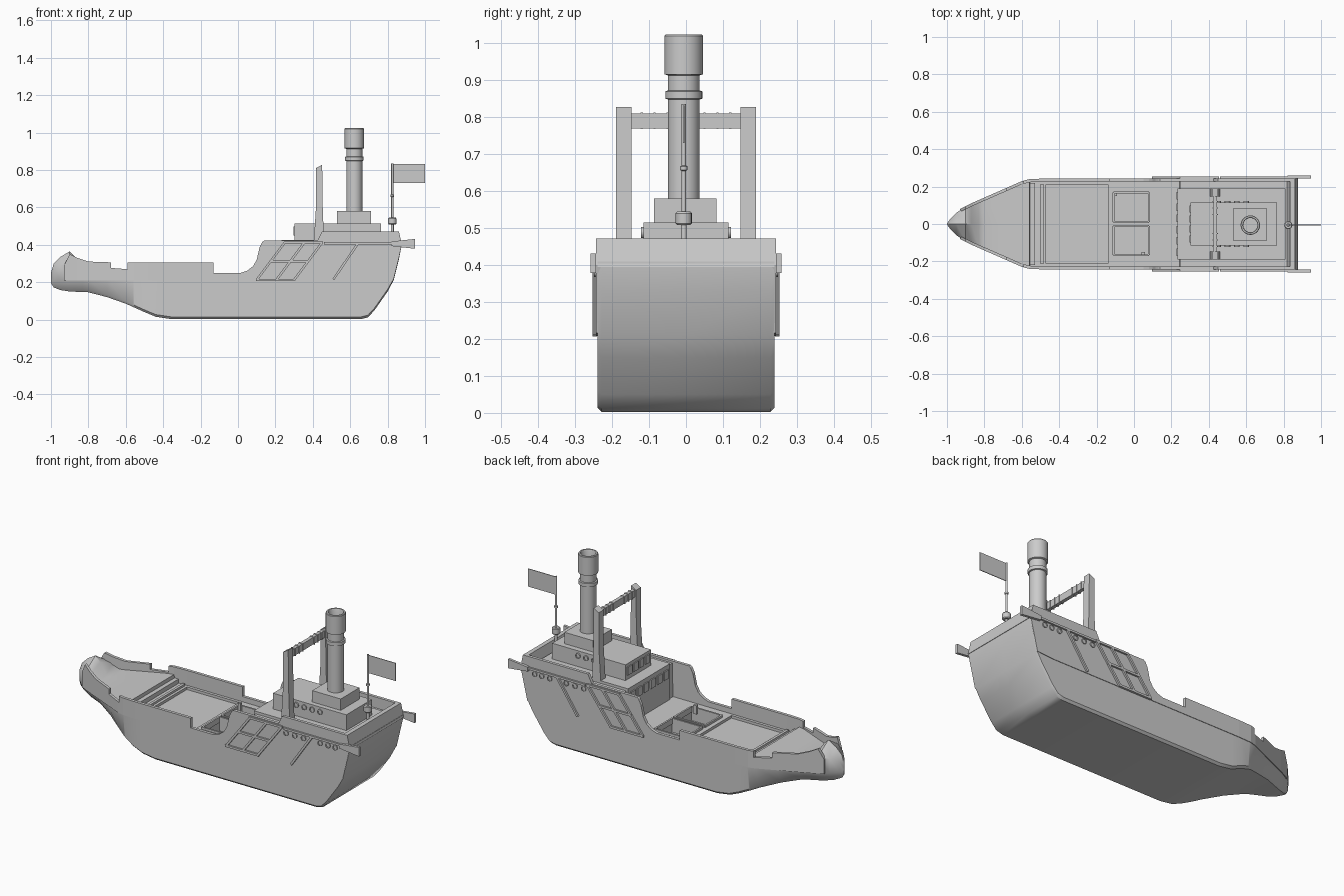
import bpy, bmesh, math
from mathutils import Vector


def finish(name, bm, smooth=False):
    bmesh.ops.recalc_face_normals(bm, faces=bm.faces)
    me = bpy.data.meshes.new(name)
    bm.to_mesh(me)
    bm.free()
    ob = bpy.data.objects.new(name, me)
    bpy.context.collection.objects.link(ob)
    if smooth:
        bpy.ops.object.select_all(action='DESELECT')
        ob.select_set(True)
        bpy.context.view_layer.objects.active = ob
        bpy.ops.object.shade_smooth_by_angle(angle=math.radians(35))
    return ob


def loft(name, rings, smooth=False):
    bm = bmesh.new()
    vs = [[bm.verts.new(p) for p in r] for r in rings]
    n = len(vs[0])
    for a, b in zip(vs, vs[1:]):
        for i in range(n):
            j = (i + 1) % n
            bm.faces.new((a[i], a[j], b[j], b[i]))
    bm.faces.new(vs[0])
    bm.faces.new(vs[-1])
    return finish(name, bm, smooth)


def add_box(bm, x0, x1, y0, y1, z0, z1):
    vs = bmesh.ops.create_cube(bm, size=1)['verts']
    for v in vs:
        v.co = Vector((x0 if v.co.x < 0 else x1, y0 if v.co.y < 0 else y1,
                       z0 if v.co.z < 0 else z1))


def boxes(name, specs):
    bm = bmesh.new()
    for s in specs:
        add_box(bm, *s)
    return finish(name, bm)


def lathe(name, x, y, prof, n=32):
    # profile of (radius, z) revolved about a vertical axis
    return loft(name, [[(x + r * math.cos(2 * math.pi * i / n),
                         y + r * math.sin(2 * math.pi * i / n), z) for i in range(n)]
                       for r, z in prof], True)


def side_bar(name, p, q, y, w=0.012, d=0.012):
    # flat bar in the x-z plane lying on a hull side
    a, b = Vector((p[0], y, p[1])), Vector((q[0], y, q[1]))
    t = (b - a).normalized()
    u, v = Vector((-t.z, 0, t.x)) * w / 2, Vector((0, d / 2, 0))
    return loft(name, [[c + u + v, c - u + v, c - u - v, c + u - v] for c in (a, b)])


def lerp(x, table):
    for (a, va), (b, vb) in zip(table, table[1:]):
        if x <= b:
            return va + (vb - va) * max(0, (x - a) / (b - a))
    return table[-1][1]


# hull outline tables: plan half width and keel height along x
PLAN = [(-1, .004), (-.97, .042), (-.93, .078), (-.86, .112), (-.6, .226), (-.56, .237), (-.48, .24), (.9, .24)]
KEEL = [(-1, .195), (-.985, .172), (-.95, .158), (-.9, .15), (-.8, .146), (-.7, .12), (-.6, .085), (-.5, .04),
        (-.44, .015), (-.36, .003), (.66, .003), (.695, .012), (.73, .05), (.8, .15), (.832, .21), (.862, .33), (.876, .40)]

# hull: x, height at side, height on centreline
TOP = [(-1, .235, .25), (-.985, .27, .30), (-.95, .29, .335), (-.9, .305, .365), (-.87, .29, .335),
       (-.83, .264, .275), (-.8, .262, .262), (-.7, .262, .262), (-.6, .262, .262), (-.56, .262, .262),
       (-.555, .22, .22), (-.5, .22, .22), (-.44, .22, .22), (-.36, .22, .22), (.24, .22, .22),
       (.245, .41, .41), (.66, .41, .41), (.695, .41, .41), (.73, .41, .41), (.8, .41, .41),
       (.832, .41, .41), (.862, .41, .41), (.876, .41, .41)]
rings = []
for x, zs, zc in TOP:
    w, k = lerp(x, PLAN), lerp(x, KEEL)
    f = min(1, max(.55, .55 + (x + 1) * .9))
    c = min(.012, w * .3)
    m = min(max(k + .012, .21), zs - .003)
    half = [(w * f - c, k), (w * f, min(k + c, m - .004)), (w, m), (w, zs)]
    rings.append([(x, 0, k)] + [(x, y, z) for y, z in half] + [(x, 0, zc)] +
                 [(x, -y, z) for y, z in reversed(half)])
hull = loft('hull', rings, True)

# cargo wells and tray cut into the main deck
cut = boxes('well_cutter', [(-.11, .08, .01, .168, .15, .3), (-.11, .08, -.165, -.01, .15, .3),
                            (-.47, -.14, -.21, .21, .205, .3)])
cut.hide_render = True
cut.hide_set(True)
mod = hull.modifiers.new('wells', 'BOOLEAN')
mod.object = cut
mod.operation = 'DIFFERENCE'
mod.solver = 'EXACT'
hatch = []
for y0, y1 in ((.01, .168), (-.165, -.01)):
    hatch += [(-.115, -.105, y0, y1, .2, .232), (.075, .085, y0, y1, .2, .232),
              (-.11, .08, y0 - .005, y0 + .005, .2, .232), (-.11, .08, y1 - .005, y1 + .005, .2, .232)]
hatch += [(.04, .06, -.165, -.15, .2, .25), (-.105, -.09, .15, .165, .2, .25)]
boxes('hatch_frames', hatch)
boxes('deck_ridge', [(-.555, -.53, -.22, .22, .21, .245), (-.5, -.485, -.215, .215, .21, .232)])

# bulwarks on both sides, following the stepped rail line
RAIL = [(-.93, .29), (-.9, .35), (-.86, .33), (-.8, .31), (-.68, .306), (-.68, .276), (-.6, .27), (-.59, .268),
        (-.59, .305), (-.56, .305), (-.48, .305), (-.13, .305), (-.13, .25), (.015, .25), (.05, .262), (.08, .285),
        (.1, .32), (.115, .385), (.13, .415), (.14, .422), (.425, .422), (.45, .472), (.73, .472),
        (.832, .472), (.86, .472)]
for s in (-1, 1):
    rr = []
    for x, z in RAIL:
        w, b = lerp(x, PLAN), max(.208, lerp(x, KEEL) + .006)
        o, i = s * (w + .003), s * max(w - .014, .01)
        xb = .876 if x == .86 else x
        b = .40 if x == .86 else b
        rr.append([(xb, o, b), (x, o, z), (x, i, z), (xb, i, b)])
    loft('bulwark', rr)
loft('stern_bulwark', [[(.878, y, .395), (.86, y, .472), (.835, y, .472), (.815, y, .40)] for y in (-.24, .24)])

# deckhouse, bridge and funnel base
boxes('lower_cabin', [(.233, .81, -.19, .19, .2, .425)])
boxes('bridge', [(.302, .765, -.115, .115, .42, .515)])
boxes('funnel_base', [(.53, .71, -.087, .083, .51, .58)])
win = []
for i in range(6):
    y = -.15 + i * .06
    win.append((.226, .236, y - .02, y + .02, .35, .40))
for i in range(4):
    y = -.081 + i * .054
    win.append((.296, .304, y - .019, y + .019, .45, .497))
boxes('cabin_windows', win)

# funnel with hollow rim
lathe('funnel', .622, -.006, [(.043, .57), (.043, .848), (.05, .85), (.05, .87), (.043, .872), (.043, .913),
                              (.052, .916), (.052, 1.02), (.049, 1.024), (.041, 1.024), (.038, 1.018), (.038, .93)])

# gantry arch
for s in (-1, 1):
    a, b = s * .147, s * .19
    loft('gantry_post', [[(.405, a, .41), (.405, b, .41), (.46, b, .41), (.46, a, .41)],
                         [(.417, a, .60), (.417, b, .60), (.453, b, .60), (.453, a, .60)],
                         [(.418, a, .81), (.418, b, .81), (.45, b, .828), (.45, a, .828)]])
boxes('gantry_beam', [(.424, .444, -.15, .15, .77, .81)] +
      [(.42, .448, y - .003, y + .003, .768, .812) for y in (-.12, -.085, -.05, .05, .085, .12)])

# flagpole and flag
lathe('flagpole', .825, -.006, [(.008, .40), (.008, .51), (.006, .545), (.006, .655), (.01, .657), (.01, .667),
                                (.006, .669), (.006, .835)], 12)
lathe('flagpole_base', .825, -.006, [(.018, .508), (.022, .513), (.022, .54), (.018, .545)], 16)
boxes('flag', [(.825, 1, -.008, -.004, .73, .832)])

# hull side details, mirrored
for s in (-1, 1):
    y = s * .247
    for x in (.10, .205, .30):
        side_bar('frame_slant', (x, .212), (x + .15, .412), y)
    for x, z in ((.10, .212), (.175, .312), (.25, .412)):
        side_bar('frame_rail', (x - .005, z), (x + .205, z), y)
    side_bar('aft_slant', (.51, .215), (.64, .405), y)
    side_bar('aft_rail', (.46, .408), (.84, .408), y)
    # flared horn at the stern
    loft('stern_horn', [[(x, s * .243, .405 - h), (x, s * .258, .405 - h), (x, s * .258, .405 + h),
                         (x, s * .243, .405 + h)] for x, h in ((.82, .012), (.87, .018), (.945, .026))])
    # portholes on hull and bridge
    for n, xs, z, yy in (('hull_porthole', (.475, .53, .585, .69, .74, .785), .383, .243),
                         ('bridge_porthole', (.45, .5, .55, .6), .488, .116)):
        for x in xs:
            loft(n, [[(x + r * math.cos(i * math.pi / 8), s * (yy + d), z + r * math.sin(i * math.pi / 8))
                      for i in range(16)] for r, d in ((.015, -.004), (.015, .006), (.01, .006), (.01, .002))])
